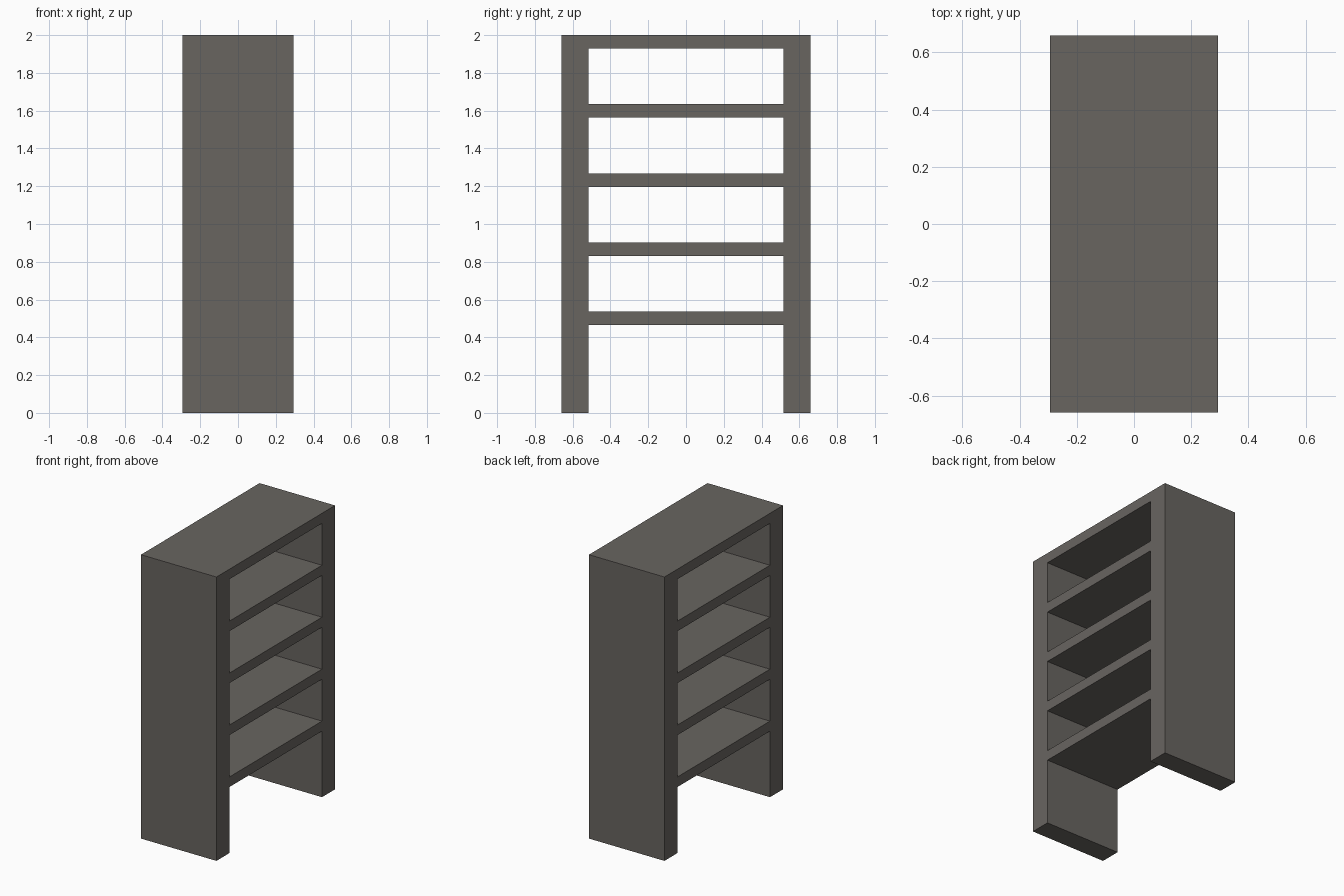
import bpy

if "Cube" in bpy.data.objects:
    bpy.data.objects.remove(bpy.data.objects["Cube"])

# Overall sizes
HALF_X, HALF_Y, HEIGHT = 0.294, 0.66, 2.0
SIDE_T, SHELF_T = 0.145, 0.071
INNER_Y = HALF_Y - SIDE_T
SHELF_STEP = 0.366

grey = bpy.data.materials.new("dark warm grey")
grey.diffuse_color = (0.14, 0.13, 0.118, 1.0)
grey.use_nodes = True
grey.node_tree.nodes["Principled BSDF"].inputs["Base Color"].default_value = grey.diffuse_color


def box(name, lo, hi):
    """Flat box between two opposite corners."""
    centre = [(a + b) / 2 for a, b in zip(lo, hi)]
    bpy.ops.mesh.primitive_cube_add(size=1, location=centre)
    ob = bpy.context.object
    ob.name = name
    ob.scale = [b - a for a, b in zip(lo, hi)]
    bpy.ops.object.transform_apply(location=False, rotation=False, scale=True)
    ob.data.materials.append(grey)
    return ob


# Thick side panels, standing on the ground
box("side_panel_front", (-HALF_X, -HALF_Y, 0), (HALF_X, -INNER_Y, HEIGHT))
box("side_panel_back", (-HALF_X, INNER_Y, 0), (HALF_X, HALF_Y, HEIGHT))

# Top board and four evenly spaced shelves, open on both faces
for i in range(5):
    top = HEIGHT - i * SHELF_STEP
    name = "top_board" if i == 0 else f"shelf_{i}"
    box(name, (-HALF_X, -INNER_Y, top - SHELF_T), (HALF_X, INNER_Y, top))
